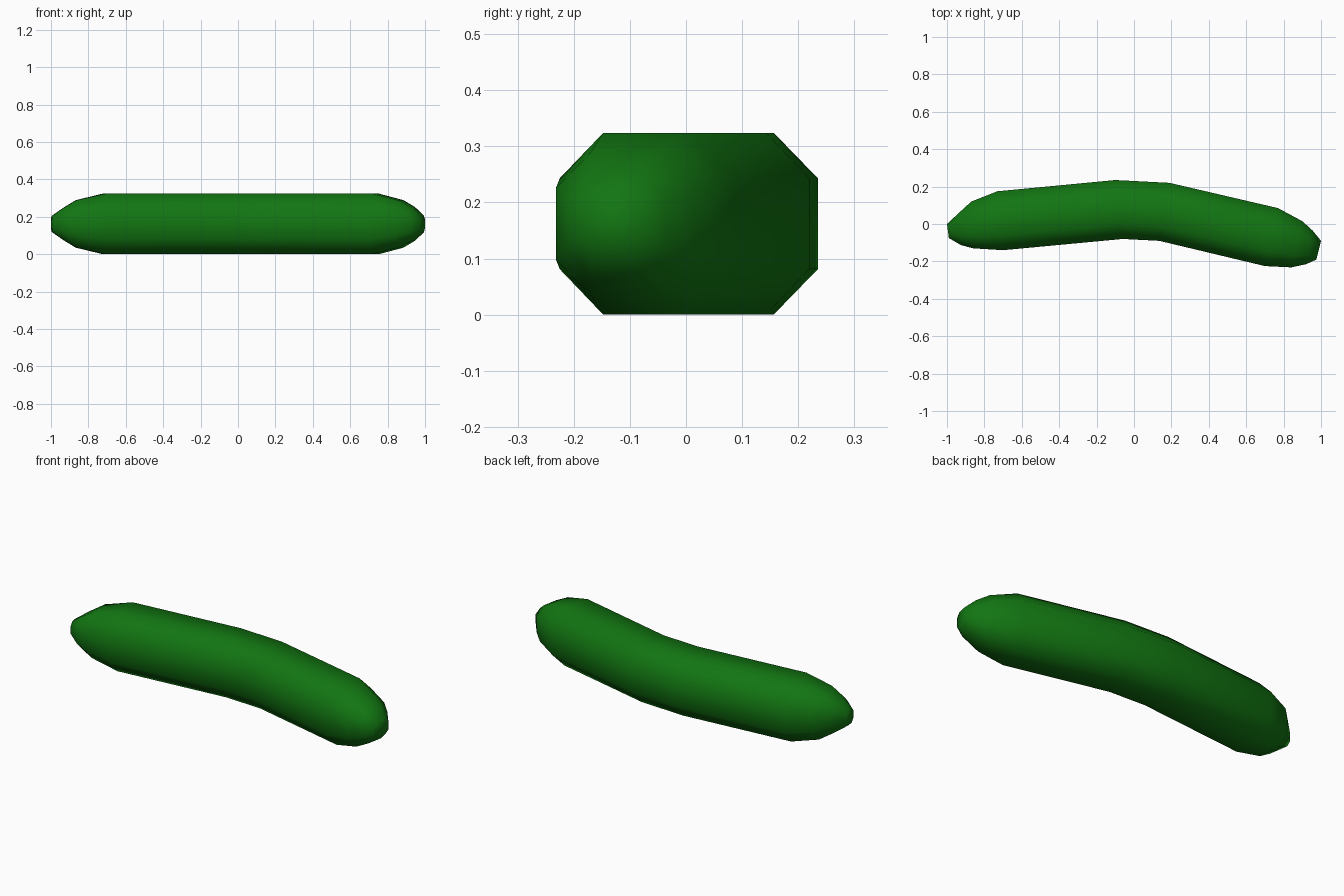
import bpy
import bmesh
from mathutils import Vector

cube = bpy.data.objects.get("Cube")
if cube:
    bpy.data.objects.remove(cube, do_unlink=True)

MID_Z = 0.162

# Cross-sections along the body: back x, back y, front x, front y, half height
RINGS = [
    (-1.00, 0.00, -0.99, -0.075, 0.042),
    (-0.93, 0.065, -0.925, -0.113, 0.09),
    (-0.87, 0.12, -0.86, -0.13, 0.127),
    (-0.73, 0.175, -0.70, -0.14, 0.162),
    (-0.10, 0.235, -0.06, -0.08, 0.162),
    (0.19, 0.22, 0.135, -0.09, 0.162),
    (0.77, 0.085, 0.70, -0.225, 0.162),
    (0.90, 0.015, 0.84, -0.232, 0.127),
    (0.955, -0.035, 0.92, -0.215, 0.09),
    (1.00, -0.09, 0.975, -0.19, 0.045),
]

# Chamfered-square outline: across, up
OUTLINE = [(1, 0.5), (0.5, 1), (-0.5, 1), (-1, 0.5),
           (-1, -0.5), (-0.5, -1), (0.5, -1), (1, -0.5)]

# Curved body lofted through the cross-sections
bm = bmesh.new()
loops = []
for bx, by, fx, fy, half in RINGS:
    back, front = Vector((bx, by, MID_Z)), Vector((fx, fy, MID_Z))
    centre, side = (back + front) / 2, (back - front) / 2
    loops.append([bm.verts.new(centre + side * a + Vector((0, 0, half * u)))
                  for a, u in OUTLINE])
n = len(OUTLINE)
for r0, r1 in zip(loops, loops[1:]):
    for i in range(n):
        j = (i + 1) % n
        bm.faces.new((r0[i], r0[j], r1[j], r1[i]))

# Blunt end caps
bm.faces.new(loops[0])
bm.faces.new(loops[-1])
bmesh.ops.recalc_face_normals(bm, faces=bm.faces)
for face in bm.faces:
    face.smooth = True

mesh = bpy.data.meshes.new("cucumber_body")
bm.to_mesh(mesh)
bm.free()
body = bpy.data.objects.new("cucumber_body", mesh)
bpy.context.collection.objects.link(body)

# Skin colour
skin = bpy.data.materials.new("dark_green_skin")
skin.use_nodes = True
colour = (0.006, 0.18, 0.006, 1)
skin.diffuse_color = colour
skin.node_tree.nodes["Principled BSDF"].inputs["Base Color"].default_value = colour
mesh.materials.append(skin)
